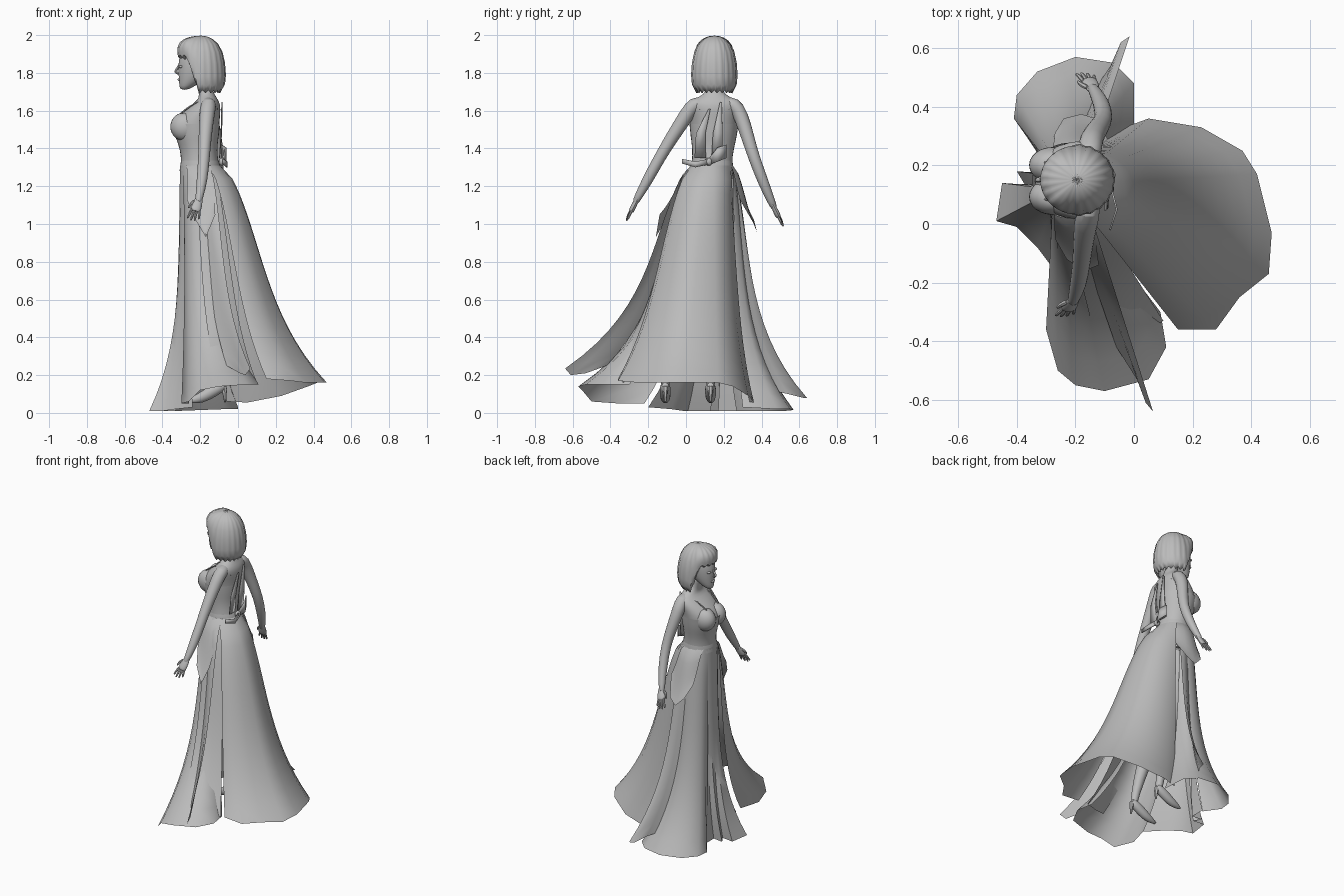
import bpy, bmesh, math
from mathutils import Vector

cube = bpy.data.objects.get("Cube")
if cube:
    bpy.data.objects.remove(cube)

grey = bpy.data.materials.new("plain grey")
grey.use_nodes = True
grey.diffuse_color = (0.5, 0.5, 0.5, 1)
bsdf = grey.node_tree.nodes["Principled BSDF"]
bsdf.inputs["Base Color"].default_value = (0.5, 0.5, 0.5, 1)
bsdf.inputs["Roughness"].default_value = 0.8


def loft(name, rows, closed=True, caps=True, subdiv=0, thick=0):
    """Skin a list of equally long point rows."""
    bm = bmesh.new()
    grid = [[bm.verts.new(p) for p in row] for row in rows]
    n = len(grid[0])
    for a, b in zip(grid, grid[1:]):
        for i in range(n if closed else n - 1):
            j = (i + 1) % n
            bm.faces.new((a[i], a[j], b[j], b[i]))
    if closed and caps:
        bm.faces.new(grid[0])
        bm.faces.new(grid[-1])
    bmesh.ops.recalc_face_normals(bm, faces=bm.faces)
    me = bpy.data.meshes.new(name)
    bm.to_mesh(me)
    bm.free()
    me.materials.append(grey)
    ob = bpy.data.objects.new(name, me)
    bpy.context.collection.objects.link(ob)
    if thick:
        mod = ob.modifiers.new("thickness", 'SOLIDIFY')
        mod.thickness = thick
    if subdiv:
        mod = ob.modifiers.new("smooth", 'SUBSURF')
        mod.levels = mod.render_levels = subdiv
    bpy.context.view_layer.objects.active = ob
    ob.select_set(True)
    bpy.ops.object.shade_smooth_by_angle(angle=math.radians(50))
    ob.select_set(False)
    return ob


def stack(name, rings, sides=16, grow=1.0, **kw):
    """Horizontal ellipses: z, centre x, centre y, radius x, radius y."""
    rows = []
    for z, cx, cy, rx, ry in rings:
        angles = [2 * math.pi * i / sides for i in range(sides)]
        rows.append([(cx + grow * rx * math.cos(a), cy + grow * ry * math.sin(a), z) for a in angles])
    return loft(name, rows, subdiv=1, **kw)


def tube(name, points, radii, sides=8, flat=1.0):
    """Round limb along a path; flat squashes it sideways."""
    pts = [Vector(p) for p in points]
    rows = []
    for i, p in enumerate(pts):
        d = (pts[min(i + 1, len(pts) - 1)] - pts[max(i - 1, 0)]).normalized()
        u = d.cross(Vector((1, 0.1, 0))).normalized()
        v = d.cross(u)
        angles = [2 * math.pi * k / sides for k in range(sides)]
        rows.append([p + radii[i] * (u * math.cos(a) * flat + v * math.sin(a)) for a in angles])
    return loft(name, rows, subdiv=1)


def ball(name, centre, size):
    rings = []
    for i in range(1, 8):
        t = math.pi * i / 8
        s = math.sin(t)
        rings.append((centre[2] + size[2] * math.cos(t), centre[0], centre[1], size[0] * s, size[1] * s))
    return stack(name, rings, 12)


def panel(name, start, end, hem, k, k_end=None, rows=16, top=1.31):
    """Cloth sheet from an arc of the waist to a hem; k sets how early it flares."""
    k_end = k if k_end is None else k_end
    grid = []
    for r in range(rows + 1):
        s = r / rows
        row = []
        for i, h in enumerate(hem):
            u = i / (len(hem) - 1)
            early = k + (k_end - k) * u
            f = early * s ** 0.6 + (1 - early) * s ** 4
            a = math.radians(start + (end - start) * u)
            wx, wy = -0.2 + 0.107 * math.cos(a), 0.137 + 0.112 * math.sin(a)
            row.append((wx + (h[0] - wx) * f, wy + (h[1] - wy) * f, top + (h[2] - top) * s))
        grid.append(row)
    return loft(name, grid, closed=False)


# Torso, neck and bodice
torso = [(1.24, -.2, .135, .1, .115), (1.3, -.2, .137, .104, .109), (1.36, -.205, .14, .096, .106),
         (1.42, -.212, .145, .103, .114), (1.47, -.218, .147, .118, .124), (1.53, -.222, .148, .126, .13),
         (1.58, -.2, .149, .108, .135), (1.63, -.17, .15, .08, .14), (1.66, -.158, .15, .052, .115),
         (1.685, -.165, .15, .042, .055), (1.72, -.175, .15, .038, .04), (1.8, -.195, .15, .038, .04)]
stack("torso", torso)
stack("bodice", torso[:6], grow=1.02, caps=False)
for side in (-1, 1):
    ball("bust", (-0.278, 0.147 + side * 0.054, 1.515), (0.086, 0.066, 0.08))
    tube("shoulder_strap", [(-.315, .147 + side * .06, 1.575), (-.25, .147 + side * .075, 1.63),
                            (-.17, .15 + side * .085, 1.668), (-.1, .15 + side * .075, 1.6)], [.006] * 4, 6)

# Head and face
stack("head", [(1.71, -.285, .15, .02, .022), (1.73, -.27, .15, .042, .038), (1.765, -.245, .15, .069, .058),
               (1.82, -.225, .15, .094, .073), (1.88, -.215, .15, .1, .08), (1.93, -.21, .15, .085, .07),
               (1.965, -.21, .15, .04, .035)])
tube("nose", [(-.308, .15, 1.85), (-.322, .15, 1.82), (-.335, .15, 1.805), (-.31, .15, 1.792)],
     [.006, .009, .012, .007], 6)
ball("lips", (-.308, .15, 1.765), (.012, .02, .009))
for side in (-1, 1):
    ball("eye", (-.302, .15 + side * .033, 1.833), (.012, .015, .008))
    ball("ear", (-.21, .15 + side * .075, 1.82), (.018, .012, .03))

# Bobbed hair: short fringe in front, long sides and back, wavy lower edge
profile = [(0, .002), (.015, .03), (.06, .058), (.15, .086), (.3, .108), (.5, .12), (.72, .124), (.88, .119), (1, .1)]
rows = []
for t, radius in profile:
    row = []
    for i in range(84):
        a = 2 * math.pi * i / 84
        off = math.degrees(abs(math.pi - a))
        mix = min(max((off - 50) / 32, 0), 1)
        low = 1.875 - 0.175 * mix + 0.008 * math.cos(a * 21)
        r = radius + 0.003 * t * math.cos(a * 21)
        if mix < 1:
            r = min(r, 0.12)
        row.append((-.195 + r * 1.04 * math.cos(a), .15 + r * .98 * math.sin(a), 1.997 + (low - 1.997) * t))
    rows.append(row)
loft("hair", rows, caps=False, thick=0.008)

# Arms and hands
arms = {"right": [(-.155, .2, 1.64), (-.15, .255, 1.637), (-.147, .29, 1.58), (-.12, .33, 1.45),
                  (-.1, .36, 1.35), (-.11, .41, 1.22), (-.135, .455, 1.11), (-.145, .47, 1.08)],
        "left": [(-.155, .1, 1.64), (-.155, .042, 1.637), (-.165, .005, 1.58), (-.175, -.08, 1.45),
                 (-.18, -.14, 1.35), (-.19, -.205, 1.23), (-.205, -.255, 1.14), (-.212, -.27, 1.11)]}
for side, path in arms.items():
    tube(side + "_arm", path, [.035, .044, .043, .036, .032, .031, .021, .018], 10)
    wrist = Vector(path[-2])
    out = 1 if side == "right" else -1
    d = Vector((-.25, .42 * out, -.87)).normalized()
    across = Vector((-1, 0, .3)).normalized()
    palm = wrist + d * .075
    tube(side + "_palm", [wrist - d * .015, wrist + d * .01, wrist + d * .045, palm, palm + d * .012],
         [.018, .022, .03, .03, .024], 8, .55)
    for n in range(4):
        base = palm + across * (.019 - .0125 * n) - d * .008
        tip = base + d * (.072, .08, .075, .058)[n] + across * (.012 - .008 * n)
        tube(side + "_finger", [base, (base + tip) / 2 + Vector((0, .004 * out, 0)), tip], [.0085, .008, .006], 6)
    root = wrist + d * .02 + across * .014
    tube(side + "_thumb", [root, root + d * .028 + across * .022, root + d * .06 + across * .026],
         [.012, .009, .006], 6)

# Legs and heeled shoes
for hip, foot in ((.09, -.11), (.185, .13)):
    tube("leg", [(-.2, hip, 1.2), (-.19, hip * .7 + foot * .3, .85), (-.17, (hip + foot) / 2, .62),
                 (-.13, hip * .2 + foot * .8, .4), (-.1, foot, .2), (-.09, foot, .12)],
         [.075, .07, .052, .048, .025, .026], 10)
    tube("shoe", [(-.065, foot, .15), (-.1, foot, .135), (-.15, foot, .105), (-.2, foot, .077),
                  (-.25, foot, .064), (-.27, foot, .062)], [.022, .036, .036, .032, .016, .006], 8, .9)
    tube("shoe_heel", [(-.075, foot, .15), (-.07, foot, .1), (-.068, foot, .05)], [.026, .011, .008], 6)

# Skirt panels: waist arc in degrees, then the hem
panel("back_train", -68, 60, [(.15, -.36, .18), (.28, -.36, .17), (.36, -.25, .16), (.46, -.17, .16),
                              (.47, -.03, .16), (.42, .17, .16), (.37, .25, .14), (.23, .33, .09),
                              (.05, .36, .055), (-.06, .32, .06)], .7, .52)
panel("right_round_panel", 78, 155, [(0, .3, .03), (0, .48, .02), (-.07, .55, .02), (-.2, .57, .015),
                                     (-.33, .52, .01), (-.4, .44, .01), (-.41, .36, .01), (-.34, .26, .01)], .3)
panel("left_round_panel", 212, 290, [(-.26, -.22, .05), (-.3, -.36, .05), (-.26, -.5, .06), (-.2, -.55, .12),
                                     (-.1, -.57, .14), (.05, -.53, .15), (.11, -.42, .15), (.09, -.3, .15)], .34)
panel("front_panel", 140, 236, [(-.33, .27, .01), (-.33, .17, .01), (-.4, .18, .01), (-.37, .13, .01),
                                (-.45, .14, .01), (-.47, .01, .01), (-.4, -.01, .01), (-.33, -.08, .02),
                                (-.24, -.2, .03)], .06, .1)
panel("left_strip", 262, 298, [(-.06, -.42, .25), (.01, -.53, .21), (.04, -.61, .2), (.065, -.64, .235)], .5)
panel("left_drape", 250, 305, [(-.12, -.44, .22), (-.04, -.42, .21), (.03, -.38, .19), (.1, -.33, .16)], .52, .62)
panel("right_strip", 98, 62, [(-.14, .45, .12), (-.08, .54, .1), (-.045, .62, .08), (-.015, .64, .08)], .38)
panel("left_peplum", 228, 302, [(-.27, -.05, 1.13), (-.23, -.12, 1.03), (-.17, -.16, .93), (-.12, -.14, 1.05)],
      .8, rows=8)
panel("right_peplum", 140, 60, [(-.27, .31, 1.1), (-.24, .36, 1.02), (-.18, .375, .96), (-.13, .36, 1.0),
                                (-.09, .29, 1.12)], .8, rows=8)

# Sash, bow and pointed cloth tails on the back
stack("sash", [(1.28, -.2, .137, .112, .118), (1.31, -.2, .137, .109, .115), (1.335, -.202, .138, .102, .111)],
      caps=False)
ball("bow_knot", (-.085, .12, 1.33), (.018, .022, .022))
for name, end, low, high in (("bow_left", -.02, 1.3, 1.345), ("bow_right", .215, 1.33, 1.42)):
    loft(name, [[(-.08, .12, 1.315), (-.08, .12, 1.345)],
                [(-.062, (end + .12) / 2, low), (-.062, (end + .12) / 2, high - .015)],
                [(-.085, end, low + .02), (-.085, end, high)]], closed=False, thick=.006)
for y, tip, top in ((.075, .125, 1.61), (.165, .185, 1.645)):
    loft("back_tail", [[(-.1, y - .03, 1.35), (-.1, y + .03, 1.35)],
                       [(-.092, y - .022, 1.48), (-.088, y + .028, 1.48)],
                       [(-.088, tip - .005, top), (-.086, tip + .005, top)]], closed=False, thick=.004)
